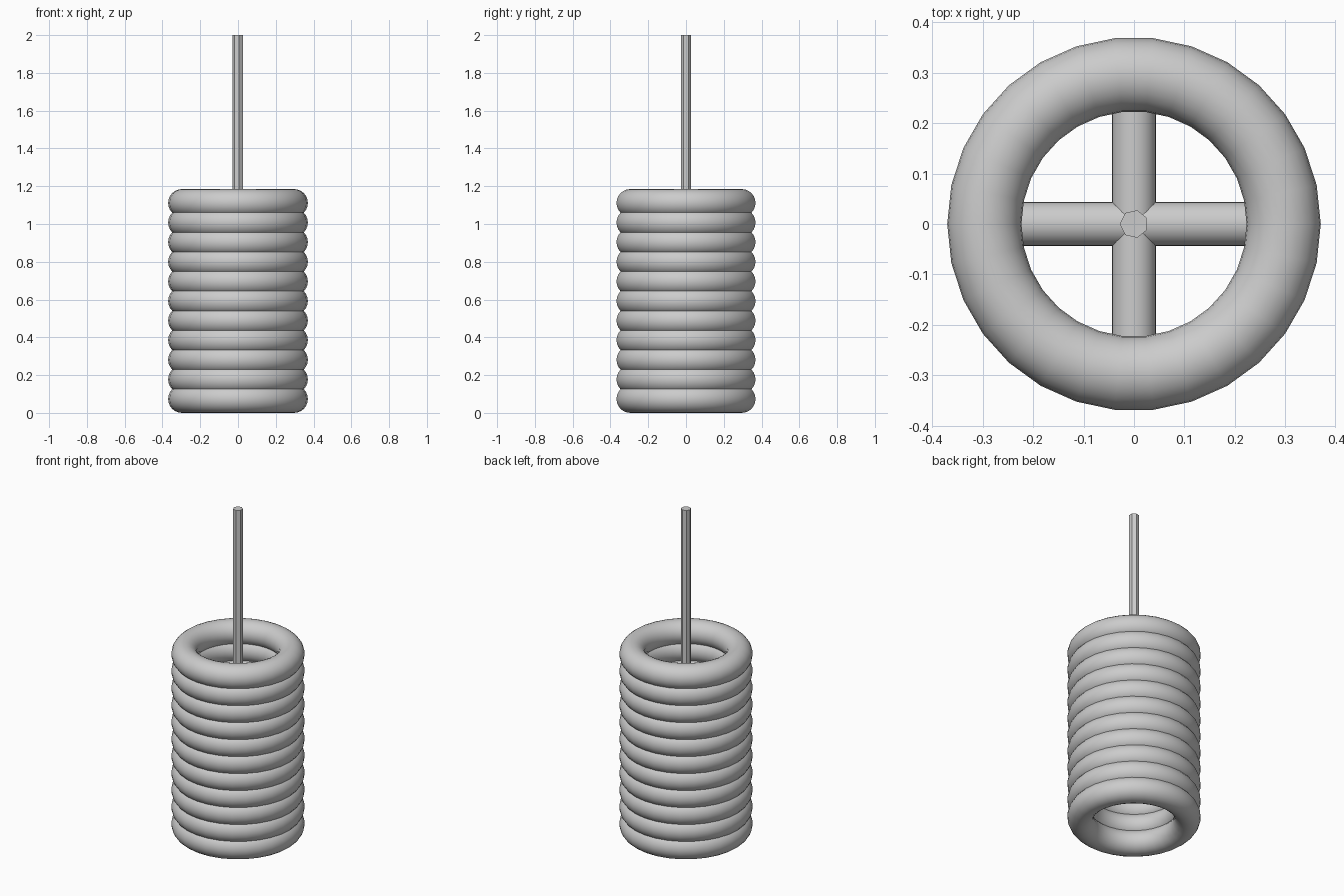
import bpy
from math import pi, radians

RING_COUNT = 11
RING_RADIUS = 0.2965
TUBE_RADIUS = 0.0735
PITCH = 0.1038
CROSS_Z = TUBE_RADIUS + PITCH * (RING_COUNT // 2)

cube = bpy.data.objects.get("Cube")
if cube:
    bpy.data.objects.remove(cube, do_unlink=True)

grey = bpy.data.materials.new("plain grey")
grey.use_nodes = True
colour = (0.6, 0.6, 0.6, 1)
grey.diffuse_color = colour
grey.node_tree.nodes["Principled BSDF"].inputs["Base Color"].default_value = colour


def finish(name, angle):
    obj = bpy.context.object
    obj.name = name
    obj.data.materials.append(grey)
    bpy.ops.object.shade_smooth_by_angle(angle=radians(angle))
    return obj


# Stack of overlapping rings
for i in range(RING_COUNT):
    bpy.ops.mesh.primitive_torus_add(
        major_segments=30, minor_segments=24,
        major_radius=RING_RADIUS, minor_radius=TUBE_RADIUS,
        location=(0, 0, TUBE_RADIUS + PITCH * i))
    finish(f"ring_{i + 1}", 40)

# Crossed bars holding the stack from inside
for name, turn in (("cross_bar_side", 0), ("cross_bar_front", pi / 2)):
    bpy.ops.mesh.primitive_cylinder_add(
        vertices=24, radius=0.044, depth=2 * RING_RADIUS,
        location=(0, 0, CROSS_Z), rotation=(0, pi / 2, turn))
    finish(name, 40)

# Seven-sided rod rising from the cross
bpy.ops.mesh.primitive_cylinder_add(
    vertices=7, radius=0.028, depth=2 - CROSS_Z,
    location=(0, 0, (2 + CROSS_Z) / 2), rotation=(0, 0, pi / 2))
finish("hanging_rod", 30)
